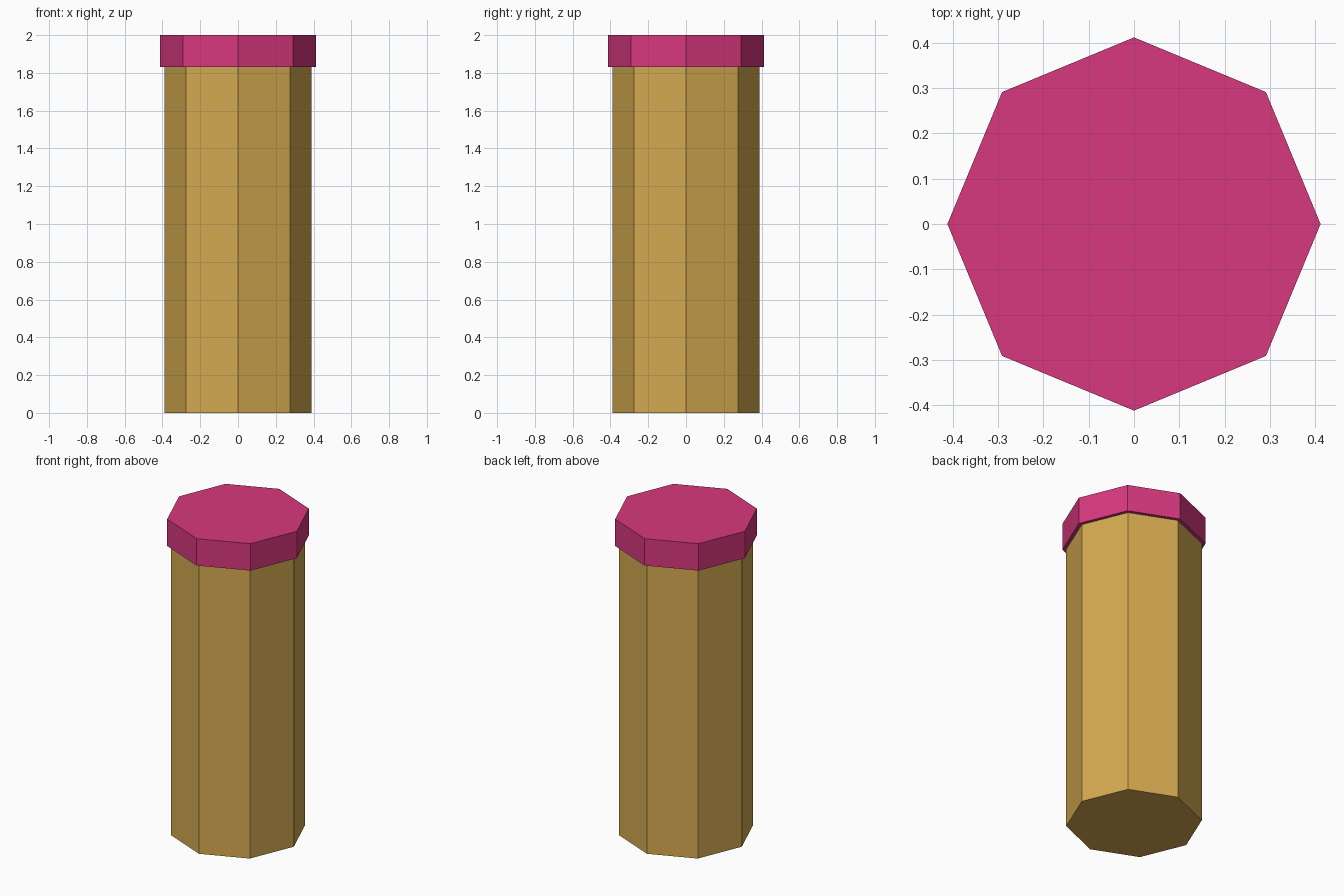
import bpy

SIDES = 8
HEIGHT = 2.0
CAP_BOTTOM = 1.83

cube = bpy.data.objects.get("Cube")
if cube:
    bpy.data.objects.remove(cube, do_unlink=True)


def make_material(name, rgb):
    mat = bpy.data.materials.new(name)
    mat.use_nodes = True
    color = (*rgb, 1.0)
    mat.diffuse_color = color
    mat.node_tree.nodes["Principled BSDF"].inputs["Base Color"].default_value = color
    return mat


def make_prism(name, radius, bottom, top, mat):
    """Flat-sided upright prism with a corner on each axis."""
    bpy.ops.mesh.primitive_cylinder_add(
        vertices=SIDES, radius=radius, depth=top - bottom,
        location=(0, 0, (bottom + top) / 2))
    obj = bpy.context.object
    obj.name = obj.data.name = name
    obj.data.materials.append(mat)
    return obj


gold = make_material("golden_tan", (0.66, 0.40, 0.08))
pink = make_material("magenta_pink", (0.68, 0.04, 0.21))

# Tall octagonal shaft
make_prism("shaft", 0.39, 0.0, CAP_BOTTOM, gold)

# Slightly wider cap on top
make_prism("cap", 0.412, CAP_BOTTOM, HEIGHT, pink)
